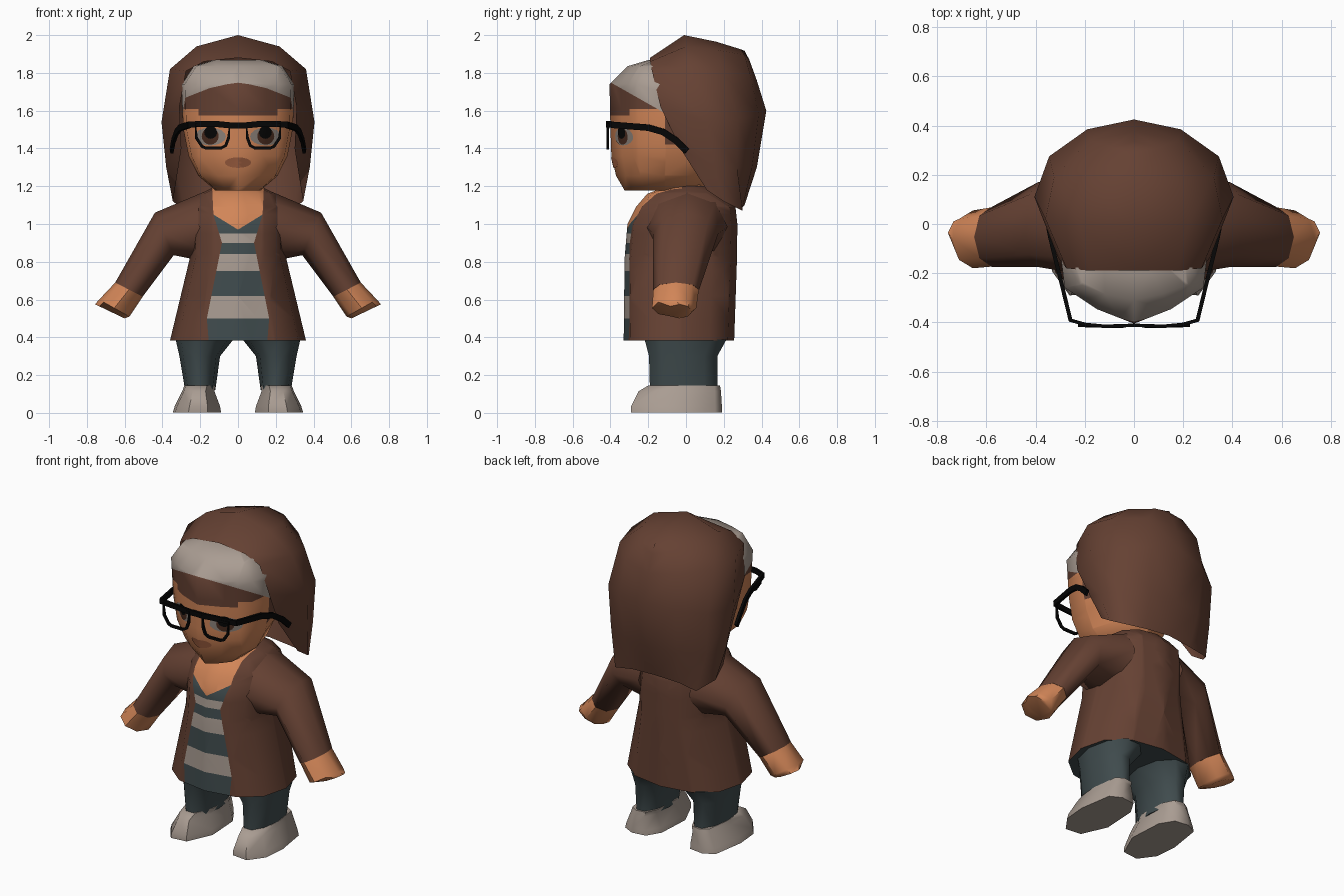
import bpy, bmesh, math
from mathutils import Vector
from mathutils.bvhtree import BVHTree

if "Cube" in bpy.data.objects:
    bpy.data.objects.remove(bpy.data.objects["Cube"])


def material(name, *srgb):
    m = bpy.data.materials.new(name)
    m.diffuse_color = [(c / 255) ** 2.2 for c in srgb] + [1]
    m.use_nodes = True
    m.node_tree.nodes["Principled BSDF"].inputs["Base Color"].default_value = m.diffuse_color
    return m


BROWN = material("brown", 101, 67, 54)
SKIN = material("skin", 208, 132, 88)
TEAL = material("slate teal", 66, 77, 79)
TAUPE = material("taupe", 168, 155, 145)
BLACK = material("black", 14, 14, 14)
EYE = material("eye grey", 140, 130, 122)
IRIS = material("iris brown", 74, 47, 36)
LIPS = material("lips", 160, 97, 68)


def finish(name, bm, mats, rule=None, mirror=False, angle=50):
    """Turn a bmesh into a smooth-shaded object, colouring faces by a rule."""
    me = bpy.data.meshes.new(name)
    for m in mats:
        me.materials.append(m)
    bm.normal_update()
    if rule:
        for f in bm.faces:
            f.material_index = rule(f.calc_center_median())
    bm.to_mesh(me)
    bm.free()
    ob = bpy.data.objects.new(name, me)
    bpy.context.collection.objects.link(ob)
    if mirror:
        mod = ob.modifiers.new("mirror", 'MIRROR')
        mod.use_clip = True
    bpy.ops.object.select_all(action='DESELECT')
    ob.select_set(True)
    bpy.context.view_layer.objects.active = ob
    bpy.ops.object.shade_smooth_by_angle(angle=math.radians(angle))
    return ob


def circle(n, power=1):
    pts = [(math.cos(2 * math.pi * i / n), math.sin(2 * math.pi * i / n)) for i in range(n)]
    return [tuple(math.copysign(abs(c) ** power, c) for c in p) for p in pts]


def loft(rings, plan):
    """Rings are (x, z of one side, x, z of other side, y front, y back)."""
    bm = bmesh.new()
    loops = []
    for xa, za, xb, zb, y0, y1 in rings:
        loops.append([bm.verts.new(((xa + xb) / 2 + u * (xb - xa) / 2,
                                    (y0 + y1) / 2 + v * (y1 - y0) / 2,
                                    (za + zb) / 2 + u * (zb - za) / 2)) for u, v in plan])
    n = len(plan)
    for a, b in zip(loops, loops[1:]):
        for i in range(n):
            bm.faces.new((a[i], a[(i + 1) % n], b[(i + 1) % n], b[i]))
    bm.faces.new(loops[0])
    bm.faces.new(loops[-1])
    bmesh.ops.recalc_face_normals(bm, faces=bm.faces)
    return bm


def level(z, w, y0, y1):
    return (-w, z, w, z, y0, y1)


def cut(bm, co, no):
    bmesh.ops.bisect_plane(bm, geom=bm.verts[:] + bm.edges[:] + bm.faces[:],
                           dist=1e-5, plane_co=co, plane_no=no)


def cut_line(bm, x0, z0, x1, z1):
    """Cut along a front-view line and its mirror image."""
    for s in (1, -1):
        cut(bm, (s * x0, 0, z0), (z1 - z0, 0, -s * (x1 - x0)))


# Torso: open jacket over a striped shirt
torso = loft([level(.383, .36, -.33, .255), level(.82, .255, -.325, .27),
              level(1.0, .25, -.31, .272), level(1.09, .24, -.265, .262),
              level(1.16, .2, -.205, .2), level(1.2, .12, -.1, .12)], circle(12, .85))
for z in (.5, .62, .75, .84, .9, .95, 1.05):
    cut(torso, (0, 0, z), (0, 0, 1))
OPENING = [(.38, .155), (.5, .165), (.9, .085), (1.05, .13), (1.25, .14)]
for (z0, w0), (z1, w1) in zip(OPENING, OPENING[1:]):
    cut_line(torso, w0, z0, w1, z1)
cut_line(torso, 0, .97, .13, 1.05)
cut(torso, (0, -.02, 0), (0, 1, 0))


def torso_rule(c):
    if c.z < .384:
        return 1
    if c.y > -.02:
        return 0
    for (z0, w0), (z1, w1) in zip(OPENING, OPENING[1:]):
        if z0 <= c.z < z1 and abs(c.x) > w0 + (w1 - w0) * (c.z - z0) / (z1 - z0):
            return 0
    if c.z > .97 + abs(c.x) * .08 / .13:
        return 3
    return 2 if any(a < c.z < b for a, b in ((.5, .62), (.75, .84), (.9, .95))) else 1


finish("jacket_and_shirt", torso, [BROWN, TEAL, TAUPE, SKIN], torso_rule, angle=65)
finish("neck", loft([level(1.1, .12, -.14, .1), level(1.25, .11, -.14, .1)], circle(8)), [SKIN])

# Sleeves, hands, trouser legs and shoes
finish("sleeves", loft([(.17, .8, .18, 1.17, -.21, .22), (.34, .835, .44, 1.06, -.175, .17),
                        (.505, .615, .65, .69, -.175, .07)], circle(8)), [BROWN],
       mirror=True, angle=75)
finish("hands", loft([(.505, .615, .65, .69, -.173, .068), (.575, .51, .735, .6, -.18, .055),
                      (.6, .5, .757, .575, -.1, .03)], circle(8)), [SKIN], mirror=True)
finish("trouser_legs", loft([(.12, .12, .28, .12, -.2, .175), (.095, .3, .31, .3, -.205, .175),
                             (.025, .388, .33, .388, -.23, .225)], circle(10)), [TEAL],
       mirror=True, angle=65)
SOLE = [(-.45, -.95), (.35, -1), (.9, -.6), (1, 0), (.75, .85), (.2, 1),
        (-.5, .95), (-.9, .6), (-1, -.3)]
finish("shoes", loft([(.09, .003, .345, .003, -.29, .19), (.095, .035, .335, .035, -.29, .19),
                      (.125, .115, .295, .115, -.25, .185), (.118, .145, .285, .145, -.2, .18)], SOLE),
       [TAUPE], mirror=True, angle=55)

# Head with painted hairline and headband
HALF = [(.5, -.8), (.94, -.5), (1, 0), (.75, .7)]
PLAN = [(0, -1)] + HALF + [(0, 1)] + [(-x, y) for x, y in reversed(HALF)]
head = loft([level(1.178, .12, -.325, .1), level(1.255, .21, -.37, .14),
             level(1.36, .262, -.395, .18), level(1.5, .29, -.4, .2),
             level(1.74, .3, -.405, .18), level(1.835, .235, -.31, -.05),
             level(1.868, .13, -.2, -.06)], PLAN)
face_tree = BVHTree.FromBMesh(head)
BAND = Vector((0, .17, .3))
cut(head, (0, -.4, 1.75), BAND)
for z in (1.42, 1.575, 1.61):
    cut(head, (0, 0, z), (0, 0, 1))
for x in (-.21, .21):
    cut(head, (x, 0, 0), (1, 0, 0))
cut(head, (0, -.11, 0), (0, 1, 0))


def head_rule(c):
    if BAND.dot(c - Vector((0, -.4, 1.75))) > 0:
        return 2
    if c.z > (1.61 if abs(c.x) > .21 else 1.575) or (c.z > 1.42 and c.y > -.11):
        return 1
    return 0


finish("head", head, [SKIN, BROWN, TAUPE], head_rule)


# Facial details: thin plates laid on the face
def face_plate(name, x, z, rx, rz, lift, mat):
    bm = bmesh.new()

    def point(u, v):
        px, pz = x + u * rx, z + v * rz
        hit = face_tree.ray_cast(Vector((px, -2, pz)), Vector((0, 1, 0)))[0]
        return bm.verts.new((px, hit.y - lift, pz))
    center = point(0, 0)
    loops = [[point(u * r, v * r) for u, v in circle(16)] for r in (.35, .7, 1)]
    for i in range(16):
        j = (i + 1) % 16
        bm.faces.new((center, loops[0][i], loops[0][j]))
        for a, b in zip(loops, loops[1:]):
            bm.faces.new((a[i], b[i], b[j], a[j]))
    finish(name, bm, [mat])


for side, s in (("left", 1), ("right", -1)):
    face_plate(side + "_eye", s * .147, 1.463, .083, .047, .003, EYE)
    face_plate(side + "_iris", s * .147, 1.465, .045, .045, .005, IRIS)
    face_plate(side + "_pupil", s * .145, 1.485, .034, .034, .007, BLACK)
face_plate("mouth", 0, 1.325, .07, .028, .004, LIPS)

# Long hair: half a draped sheet, front edge to back centre line, mirrored
HAIR = [
    [(0, -.19, 1.88), (.18, -.19, 1.86), (.275, -.18, 1.81), (.31, -.135, 1.62),
     (.30, -.03, 1.4), (.335, .11, 1.18)],
    [(0, -.01, 2.0), (.22, 0, 1.94), (.36, .02, 1.82), (.405, .11, 1.54),
     (.38, .15, 1.3), (.345, .2, 1.12)],
    [(0, .16, 1.965), (.19, .17, 1.92), (.325, .19, 1.8), (.345, .275, 1.56),
     (.33, .27, 1.3), (.28, .3, 1.07)],
    [(0, .29, 1.925), (.1, .31, 1.895), (.18, .34, 1.79), (.19, .385, 1.58),
     (.18, .35, 1.3), (.16, .3, 1.09)],
    [(0, .31, 1.917), (0, .335, 1.87), (0, .375, 1.76), (0, .425, 1.6),
     (0, .375, 1.3), (0, .31, 1.1)]]
bm = bmesh.new()
grid = [[bm.verts.new(p) for p in row] for row in HAIR]
for a, b in zip(grid, grid[1:]):
    for i in range(5):
        bm.faces.new([a[i], a[i + 1], b[i + 1], b[i]])
bmesh.ops.recalc_face_normals(bm, faces=bm.faces)
if sum(f.normal.dot(f.calc_center_median() - Vector((0, 0, 1.5))) for f in bm.faces) < 0:
    bmesh.ops.reverse_faces(bm, faces=bm.faces)
finish("hair", bm, [BROWN], mirror=True, angle=80)


# Glasses: thin upright strips with a rectangular section
def strip(name, pts, thick, tall, closed=False):
    bm = bmesh.new()
    pts = [Vector(p) for p in pts]
    n = len(pts)
    loops = []
    for i, p in enumerate(pts):
        after = pts[(i + 1) % n] if closed or i < n - 1 else p
        before = pts[i - 1] if closed or i else p
        t = (after - before).normalized()
        out = Vector((0, 1, 0)) if closed else Vector((t.y, -t.x, 0)).normalized()
        up = t.cross(out).normalized()
        loops.append([bm.verts.new(p + out * a * thick + up * b * tall)
                      for a, b in ((1, 1), (1, -1), (-1, -1), (-1, 1))])
    for k in range(n if closed else n - 1):
        a, b = loops[k], loops[(k + 1) % n]
        for i in range(4):
            bm.faces.new((a[i], a[(i + 1) % 4], b[(i + 1) % 4], b[i]))
    if not closed:
        bm.faces.new(loops[0])
        bm.faces.new(loops[-1])
    bmesh.ops.recalc_face_normals(bm, faces=bm.faces)
    finish(name, bm, [BLACK], angle=40)


RIM = [(.045, 1.52), (.225, 1.525), (.22, 1.455), (.19, 1.41), (.17, 1.402),
       (.09, 1.402), (.065, 1.415), (.05, 1.455)]
for side, s in (("left", 1), ("right", -1)):
    strip(side + "_rim", [(s * x, -.416 + .03 * max(0, x - .12), z) for x, z in RIM],
          .006, .008, True)
    strip(side + "_brow_bar", [(0, -.412, 1.522), (s * .04, -.413, 1.522), (s * .12, -.416, 1.53),
                               (s * .2, -.408, 1.53), (s * .262, -.39, 1.525)], .007, .016)
    strip(side + "_temple", [(s * .258, -.392, 1.525), (s * .305, -.2, 1.51), (s * .325, -.12, 1.487),
                             (s * .342, -.05, 1.44), (s * .352, .005, 1.385)], .008, .017)
